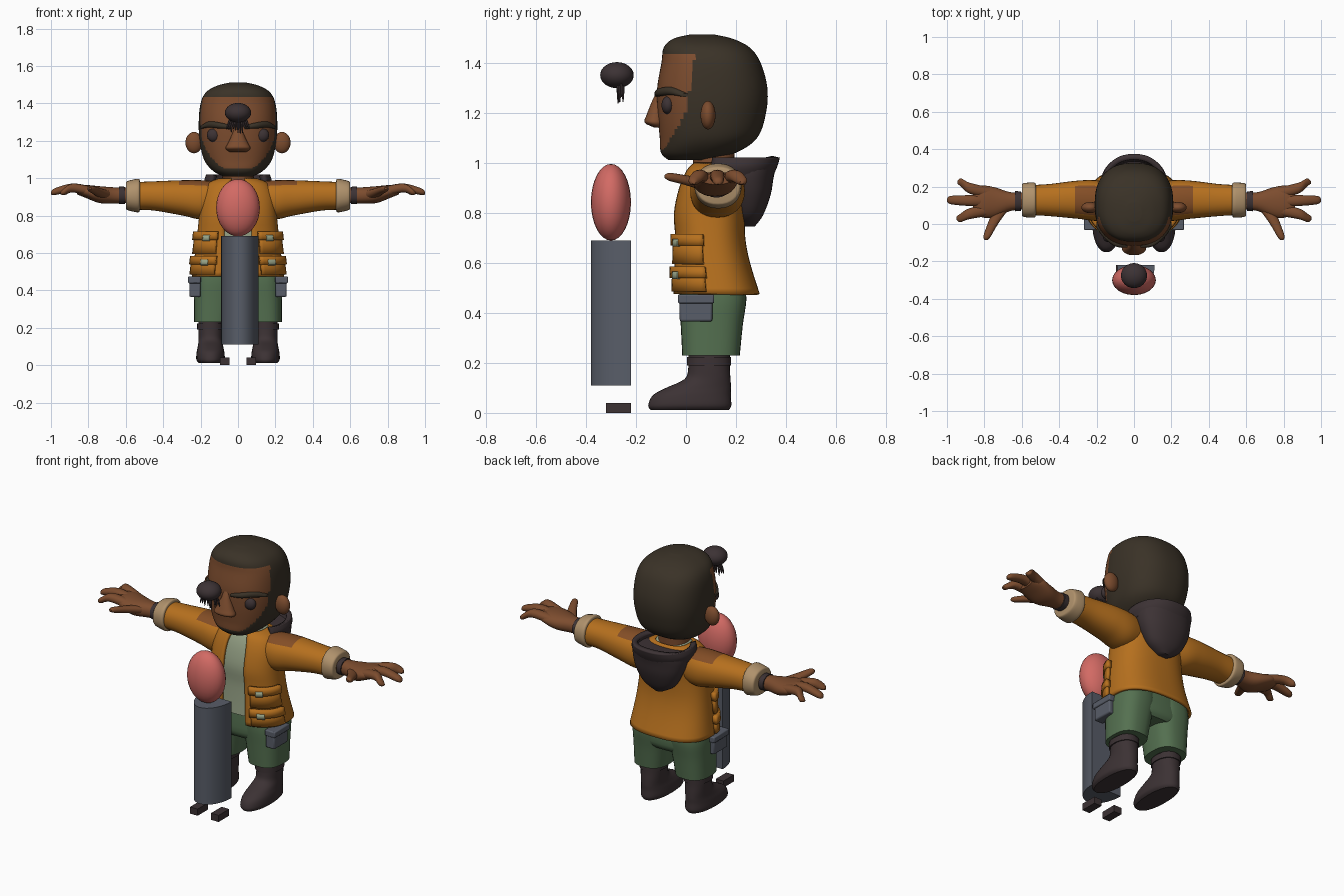
import bpy
import bmesh
import random
from math import cos, sin, radians, copysign

default_cube = bpy.data.objects.get("Cube")
if default_cube:
    bpy.data.objects.remove(default_cube, do_unlink=True)


def make_material(name, *rgb):
    """Flat material from 0-255 display colour, stored as linear values."""
    linear = [((c / 255 + 0.055) / 1.055) ** 2.4 for c in rgb] + [1.0]
    mat = bpy.data.materials.new(name)
    mat.use_nodes = True
    mat.diffuse_color = linear
    shader = next(n for n in mat.node_tree.nodes if n.type == 'BSDF_PRINCIPLED')
    shader.inputs["Base Color"].default_value = linear
    return mat


skin = make_material("brown skin", 124, 76, 46)
hair = make_material("dark hair", 58, 50, 39)
orange = make_material("orange jacket", 182, 112, 30)
rust = make_material("rust patch", 132, 78, 38)
green = make_material("green trousers", 84, 112, 80)
pale = make_material("pale green shirt", 152, 164, 136)
beige = make_material("beige cuff", 176, 146, 108)
dark = make_material("dark leather", 60, 50, 52)
slate = make_material("slate grey", 88, 93, 104)
pink = make_material("pink balloon", 210, 106, 100)


def finish(name, bm, mats, mirror=False, paint=None, shell=0.0, bevel=0.0):
    """Turn a bmesh into a named object with colours and modifiers."""
    mesh = bpy.data.meshes.new(name)
    for face in bm.faces:
        face.smooth = True
        if paint:
            face.material_index = paint(face.calc_center_median())
    bm.to_mesh(mesh)
    bm.free()
    mesh.set_sharp_from_angle(angle=radians(42))
    for mat in mats:
        mesh.materials.append(mat)
    obj = bpy.data.objects.new(name, mesh)
    bpy.context.scene.collection.objects.link(obj)
    if shell:
        obj.modifiers.new("Thickness", 'SOLIDIFY').thickness = shell
    if bevel:
        mod = obj.modifiers.new("Bevel", 'BEVEL')
        mod.width, mod.segments = bevel, 2
    if mirror:
        obj.modifiers.new("Mirror", 'MIRROR')
    return obj


def blend(keys, steps):
    """Smoothly interpolate section keys."""
    rows = []
    for i in range(len(keys) - 1):
        a, b, c, d = (keys[max(0, min(len(keys) - 1, i + k))] for k in (-1, 0, 1, 2))
        for s in range(steps):
            t = s / steps
            rows.append([q + t / 2 * (r - p + t * (2 * p - 5 * q + 4 * r - w + t * (3 * (q - r) + w - p)))
                         for p, q, r, w in zip(a, b, c, d)])
    return rows + [list(keys[-1])]


def loft(name, keys, *mats, axis='z', power=2.2, arc=None, seg=32, steps=4, **options):
    """Loft rounded sections (position, centre u, centre v, radius u, radius v)."""
    bm = bmesh.new()
    start, end = arc or (0, 360)
    count = seg + 1 if arc else seg
    rings = []
    for t, cu, cv, ru, rv in blend(keys, steps):
        ring = []
        for j in range(count):
            angle = radians(start + (end - start) * j / seg)
            u, v = (copysign(abs(w) ** (2 / power), w) for w in (cos(angle), sin(angle)))
            u, v = cu + ru * u, cv + rv * v
            ring.append(bm.verts.new({'x': (t, u, v), 'y': (v, t, u), 'z': (u, v, t)}[axis]))
        rings.append(ring)
    for low, high in zip(rings, rings[1:]):
        for j in range(seg):
            k = (j + 1) % count
            bm.faces.new((low[j], low[k], high[k], high[j]))
    if not arc:
        bm.faces.new(rings[0][::-1])
        bm.faces.new(rings[-1])
    return finish(name, bm, mats, **options)


def ball(name, centre, radii, mat, **options):
    bm = bmesh.new()
    bmesh.ops.create_uvsphere(bm, u_segments=24, v_segments=16, radius=1)
    bmesh.ops.scale(bm, vec=radii, verts=bm.verts)
    bmesh.ops.translate(bm, vec=centre, verts=bm.verts)
    return finish(name, bm, [mat], **options)


def box(name, centre, size, mat, **options):
    bm = bmesh.new()
    bmesh.ops.create_cube(bm, size=1)
    bmesh.ops.scale(bm, vec=size, verts=bm.verts)
    bmesh.ops.translate(bm, vec=centre, verts=bm.verts)
    return finish(name, bm, [mat], **options)


# Head: face colour in front of the hairline, hair and beard elsewhere
def face_or_hair(p):
    limit = 0.035 - (1.43 - p.z) * 0.15 if p.z > 1.2 else -(1.2 - p.z) * 0.6
    return 0 if 1.05 < p.z < 1.435 and p.y < limit else 1


loft("head", [(1.01, 0, .01, .08, .08), (1.04, 0, .05, .135, .15), (1.1, 0, .09, .182, .195),
              (1.2, 0, .103, .205, .217), (1.3, 0, .105, .21, .22), (1.4, 0, .1, .2, .198),
              (1.46, 0, .083, .17, .172), (1.495, 0, .068, .11, .12), (1.512, 0, .065, .04, .05)],
     skin, hair, power=2.4, seg=80, steps=8, paint=face_or_hair)
loft("neck", [(.94, 0, .11, .09, .08), (1.06, 0, .11, .08, .085)], skin)
loft("nose", [(1.14, 0, -.11, .045, .015), (1.16, 0, -.125, .066, .04), (1.19, 0, -.122, .052, .036),
              (1.25, 0, -.11, .026, .024), (1.29, 0, -.1, .02, .012)], skin)
ball("ears", (.235, .088, 1.19), (.046, .03, .057), skin, mirror=True)
ball("eyes", (.13, -.072, 1.23), (.036, .026, .036), dark, mirror=True)
loft("eyebrows", [(.035, -.115, 1.272, .012, .009), (.1, -.102, 1.282, .018, .016),
                  (.16, -.055, 1.286, .02, .016), (.2, -.005, 1.27, .016, .007)],
     hair, axis='x', seg=12, mirror=True)

# Torso: shirt inside an open jacket
body = [(.475, 0, .12, .247, .175), (.6, 0, .103, .23, .153), (.7, 0, .095, .218, .142),
        (.8, 0, .092, .208, .144), (.9, 0, .105, .2, .136), (.97, 0, .11, .165, .11), (1., 0, .115, .1, .085)]
loft("jacket", body, orange, power=2.5, arc=(-75, 255), seg=60, shell=.015)
loft("shirt", [(max(z, .52), x, y, rx - .018, ry - .018) for z, x, y, rx, ry in body], pale, power=2.5)


def section(z, outset):
    for a, b in zip(body, body[1:]):
        if a[0] <= z <= b[0]:
            t = (z - a[0]) / (b[0] - a[0])
            return [z] + [p + (q - p) * t + (outset if i > 1 else 0)
                          for i, (p, q) in enumerate(zip(a[1:], b[1:]))]


def band(name, low, high, arc, outset, mat):
    """Raised patch that follows the jacket surface."""
    loft(name, [section(low, outset), section(high, outset)], mat, power=2.5, arc=arc,
         seg=12, steps=2, shell=min(outset, .03), mirror=True)


for label, low, high in (("upper", .595, .715), ("lower", .485, .585)):
    band(label + "_pocket", low, high - .02, (-66, -8), .017, orange)
    band(label + "_pocket_flap", high - .045, high, (-68, -6), .025, orange)
    band(label + "_pocket_tag", high - .05, high - .02, (-57, -45), .029, pale)

# Hood hanging down the back, with its open rim
loft("hood", [(.745, 0, .245, .03, .03), (.79, 0, .25, .1, .058), (.87, 0, .25, .145, .088),
              (.94, 0, .24, .165, .11), (.985, 0, .235, .165, .125)], dark)
loft("hood_rim", [(.94, 0, .2, .165, .145), (.985, 0, .205, .18, .16), (1.02, 0, .21, .17, .165)],
     dark, arc=(-38, 218), shell=.03)


# Arms: sleeve, cuff, bracelet and hand
def shoulder_patch(p):
    return 1 if p.z > .962 and .12 < p.x < .32 else 0


loft("sleeves", [(.1, .12, .89, .09, .09), (.2, .125, .885, .108, .104), (.3, .13, .895, .102, .094),
                 (.45, .128, .905, .086, .078), (.55, .128, .905, .08, .074)],
     orange, rust, axis='x', steps=8, mirror=True, paint=shoulder_patch)
loft("cuffs", [(.525, .128, .907, .082, .08), (.535, .128, .907, .094, .09), (.59, .128, .907, .09, .078),
               (.6, .128, .907, .078, .068)], beige, axis='x', mirror=True)
loft("bracelets", [(.605, .122, .908, .052, .046), (.635, .122, .908, .054, .047)],
     dark, axis='x', mirror=True)
loft("hands", [(.57, .124, .908, .046, .04), (.66, .12, .908, .05, .043), (.74, .115, .912, .08, .045),
               (.81, .12, .928, .085, .035), (.86, .122, .935, .06, .022)], skin, axis='x', mirror=True)
for label, root, knuckle, tip, reach in (("index", .075, .055, .032, .95), ("middle", .122, .125, .128, 1.0),
                                         ("outer", .165, .192, .222, .945)):
    loft(label + "_fingers", [(.77, root, .925, .03, .026), (.88, knuckle, .948, .029, .024),
                              (reach - .02, tip, .928, .022, .018), (reach, tip, .92, .007, .006)],
         skin, axis='x', seg=16, mirror=True)
loft("thumbs", [(-.085, .945, .79, .006, .008), (-.065, .943, .785, .016, .02),
                (0, .93, .755, .02, .028), (.08, .91, .71, .026, .04)],
     skin, axis='y', seg=16, mirror=True)

# Trousers with cargo pockets
loft("trouser_hips", [(.37, 0, .105, .17, .11), (.41, 0, .105, .225, .13), (.53, 0, .105, .215, .125)],
     green, power=2.6)
loft("trouser_legs", [(.23, .137, .1, .097, .115), (.35, .128, .103, .107, .124),
                      (.45, .12, .107, .115, .134), (.52, .115, .107, .108, .128)],
     green, power=2.6, mirror=True)
box("cargo_pockets", (.23, .04, .415), (.06, .13, .1), slate, mirror=True, bevel=.008)
box("cargo_flaps", (.233, .04, .456), (.068, .145, .036), slate, mirror=True, bevel=.006)

# Boots
loft("boots", [(.012, .147, .015, .062, .157), (.03, .147, .015, .076, .166), (.07, .147, .023, .074, .156),
               (.1, .147, .05, .068, .13), (.135, .147, .086, .064, .092), (.18, .147, .092, .065, .083),
               (.24, .147, .092, .065, .083)], dark, mirror=True)
loft("boot_collars", [(.19, .147, .092, .071, .088), (.224, .147, .092, .071, .088)],
     dark, steps=1, mirror=True)

# Floating pieces ahead of the figure: post, balloon, feet and tuft
bm = bmesh.new()
outline = [(.01 + .1 * cos(radians(a)), -.22 - .16 * sin(radians(a))) for a in range(0, 181, 10)]
base = bm.faces.new([bm.verts.new((x, y, .11)) for x, y in outline])
top = bmesh.ops.extrude_face_region(bm, geom=[base])
bmesh.ops.translate(bm, vec=(0, 0, .58), verts=[v for v in top["geom"] if isinstance(v, bmesh.types.BMVert)])
bmesh.ops.recalc_face_normals(bm, faces=bm.faces)
finish("post", bm, [slate])
ball("balloon", (0, -.3, .842), (.117, .08, .153), pink)
box("post_feet", (.07, -.27, .02), (.05, .1, .04), dark, mirror=True)
ball("tuft_ball", (0, -.276, 1.35), (.07, .067, .052), dark)

random.seed(4)
for i in range(11):
    x = (i - 5) * .011
    low = 1.225 + abs(x) * .5 + random.uniform(0, .03)
    y = -.262 + random.uniform(-.012, .012)
    loft("tuft_strand", [(low, x * 1.1, y, .002, .002), (1.28, x, y, .006, .006),
                         (1.325, x * .7, y, .006, .006)], dark, seg=6, steps=2)
